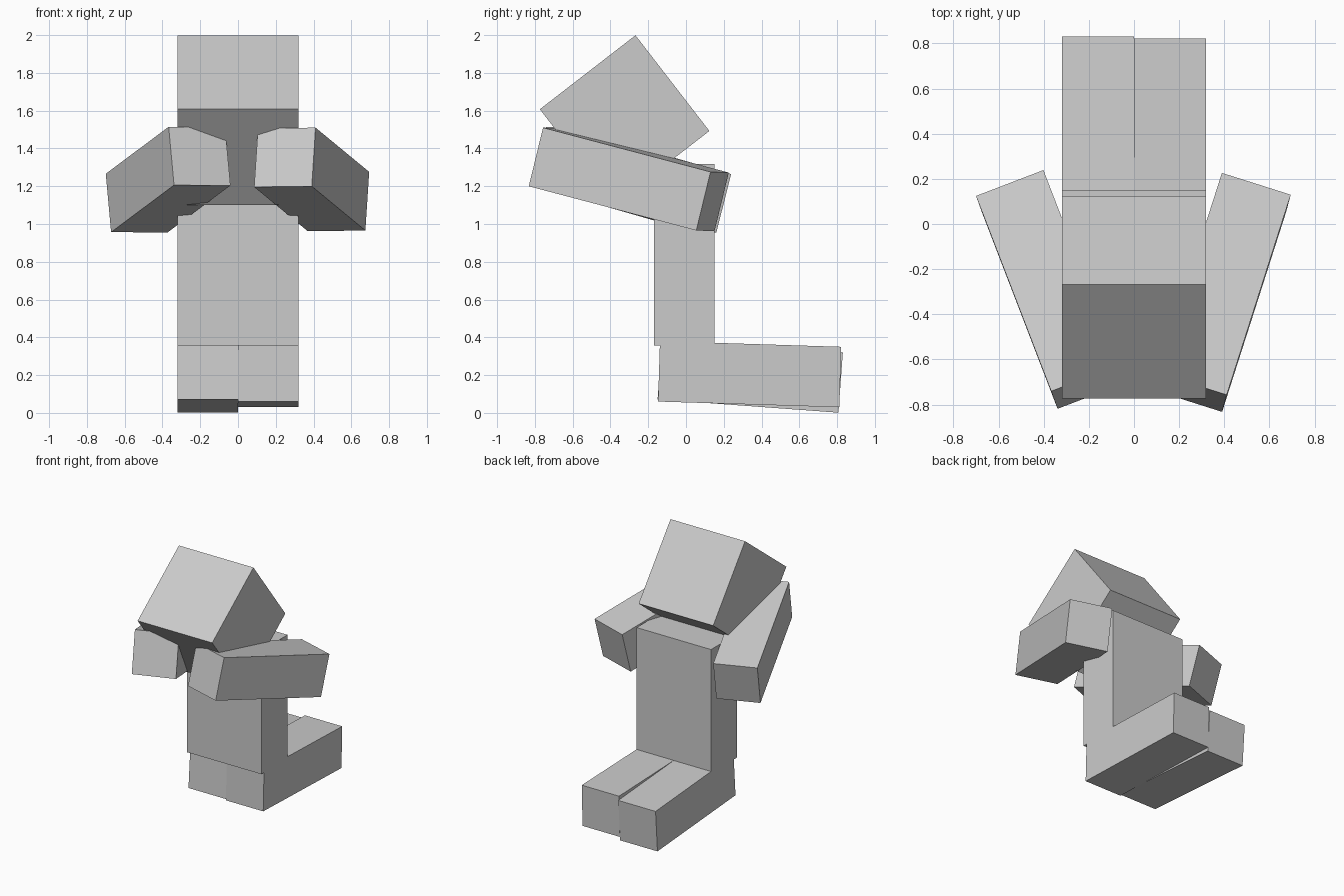
import bpy
import bmesh
from math import radians
from mathutils import Matrix, Vector

cube = bpy.data.objects.get("Cube")
if cube:
    bpy.data.objects.remove(cube, do_unlink=True)

# One plain grey for the whole figure
GREY = (0.6, 0.6, 0.6, 1.0)
grey = bpy.data.materials.new("light_grey")
grey.use_nodes = True
grey.diffuse_color = GREY
grey.node_tree.nodes["Principled BSDF"].inputs["Base Color"].default_value = GREY

UNIT = 0.32  # limb thickness; every part is a multiple of it


def block(name, size, centre, rotation=Matrix.Identity(3)):
    """Box of the given size (in UNITs), turned and placed at its centre."""
    bm = bmesh.new()
    bmesh.ops.create_cube(bm, size=UNIT)
    bmesh.ops.scale(bm, vec=size, verts=bm.verts)
    mesh = bpy.data.meshes.new(name)
    bm.to_mesh(mesh)
    bm.free()
    mesh.materials.append(grey)
    obj = bpy.data.objects.new(name, mesh)
    obj.matrix_world = Matrix.Translation(centre) @ rotation.to_4x4()
    bpy.context.collection.objects.link(obj)
    return obj


def pitch(degrees):
    return Matrix.Rotation(radians(degrees), 3, "X")


def aim(along, up):
    """Rotation whose z axis runs along the limb and y axis points near up."""
    z = Vector(along).normalized()
    x = Vector(up).cross(z).normalized()
    return Matrix((x, z.cross(x), z)).transposed()


# Upright torso and bowed head
block("torso", (2, 1, 3), (0, -0.01, 0.837))
block("head", (2, 2, 2), (0, -0.325, 1.55), pitch(37.7))

# Kneeling legs, lying backwards at slightly different slopes
block("left_leg", (1, 3, 1), (0.16, 0.337, 0.205), pitch(-1.8))
block("right_leg", (1, 3, 1), (-0.16, 0.34, 0.196), pitch(-4.2))

# Arms raised forwards and turned inwards
block("left_arm", (1, 1, 3), (0.39, -0.303, 1.236),
      aim((-0.285, -0.89, 0.235), (0.02, 0.075, 0.31)))
block("right_arm", (1, 1, 3), (-0.37, -0.29, 1.235),
      aim((0.335, -0.87, 0.25), (-0.027, 0.075, 0.31)))
